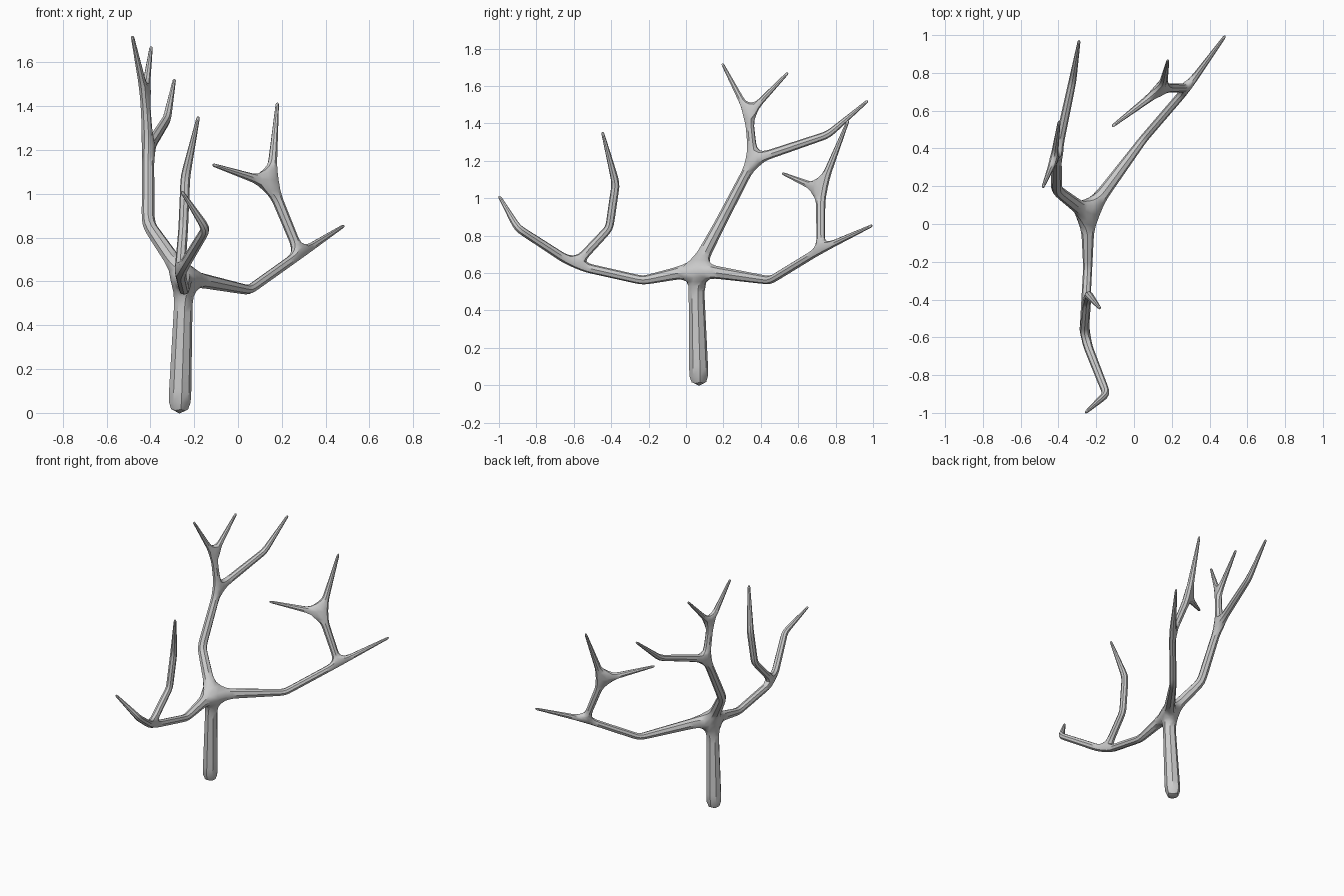
import bpy
import math

if "Cube" in bpy.data.objects:
    bpy.data.objects.remove(bpy.data.objects["Cube"])

# Branch skeleton: name -> (parent, position, radius)
NODES = {
    "base":   (None,   (-0.268, 0.07, -0.012), 0.057),
    "crown":  ("base", (-0.245, 0.053, 0.62), 0.042),
    # back-left limb
    "a1": ("crown", (-0.41, 0.18, 0.86), 0.032),
    "a2": ("a1", (-0.41, 0.36, 1.205), 0.028),
    "a3": ("a2", (-0.425, 0.335, 1.45), 0.023),
    "a4": ("a3", (-0.483, 0.193, 1.722), 0.008),
    "a5": ("a3", (-0.396, 0.546, 1.672), 0.008),
    "a6": ("a2", (-0.325, 0.76, 1.34), 0.022),
    "a7": ("a6", (-0.29, 0.973, 1.522), 0.008),
    # back-right limb
    "b1": ("crown", (0.05, 0.45, 0.56), 0.024),
    "b2": ("b1", (0.282, 0.72, 0.725), 0.024),
    "b3": ("b2", (0.484, 0.998, 0.855), 0.008),
    "b4": ("b2", (0.15, 0.72, 1.045), 0.028),
    "b5": ("b4", (0.18, 0.868, 1.418), 0.008),
    "b6": ("b4", (-0.118, 0.515, 1.133), 0.008),
    # front limb
    "c1": ("crown", (-0.245, -0.23, 0.56), 0.026),
    "c2": ("c1", (-0.265, -0.595, 0.642), 0.027),
    "c3": ("c2", (-0.145, -0.90, 0.84), 0.023),
    "c4": ("c3", (-0.258, -1.0, 1.013), 0.008),
    "c5": ("c2", (-0.25, -0.41, 0.84), 0.024),
    "c6": ("c5", (-0.24, -0.375, 1.08), 0.024),
    "c7": ("c6", (-0.18, -0.447, 1.355), 0.008),
}

names = list(NODES)
verts = [NODES[n][1] for n in names]
edges = [(names.index(NODES[n][0]), i) for i, n in enumerate(names) if NODES[n][0]]
mesh = bpy.data.meshes.new("bare_tree")
mesh.from_pydata(verts, edges, [])
tree = bpy.data.objects.new("bare_tree", mesh)
bpy.context.collection.objects.link(tree)

# Skin the skeleton and round it to eight-sided limbs
skin = tree.modifiers.new("skin", 'SKIN')
skin.use_smooth_shade = True
for i, n in enumerate(names):
    sv = mesh.skin_vertices[0].data[i]
    sv.radius = (NODES[n][2],) * 2
    sv.use_root = i == 0
sub = tree.modifiers.new("round", 'SUBSURF')
sub.levels = sub.render_levels = 1

# Freeze the shape and keep the limb facets crisp
bpy.context.view_layer.objects.active = tree
tree.select_set(True)
bpy.ops.object.convert(target='MESH')
bpy.ops.object.shade_smooth_by_angle(angle=math.radians(40))
